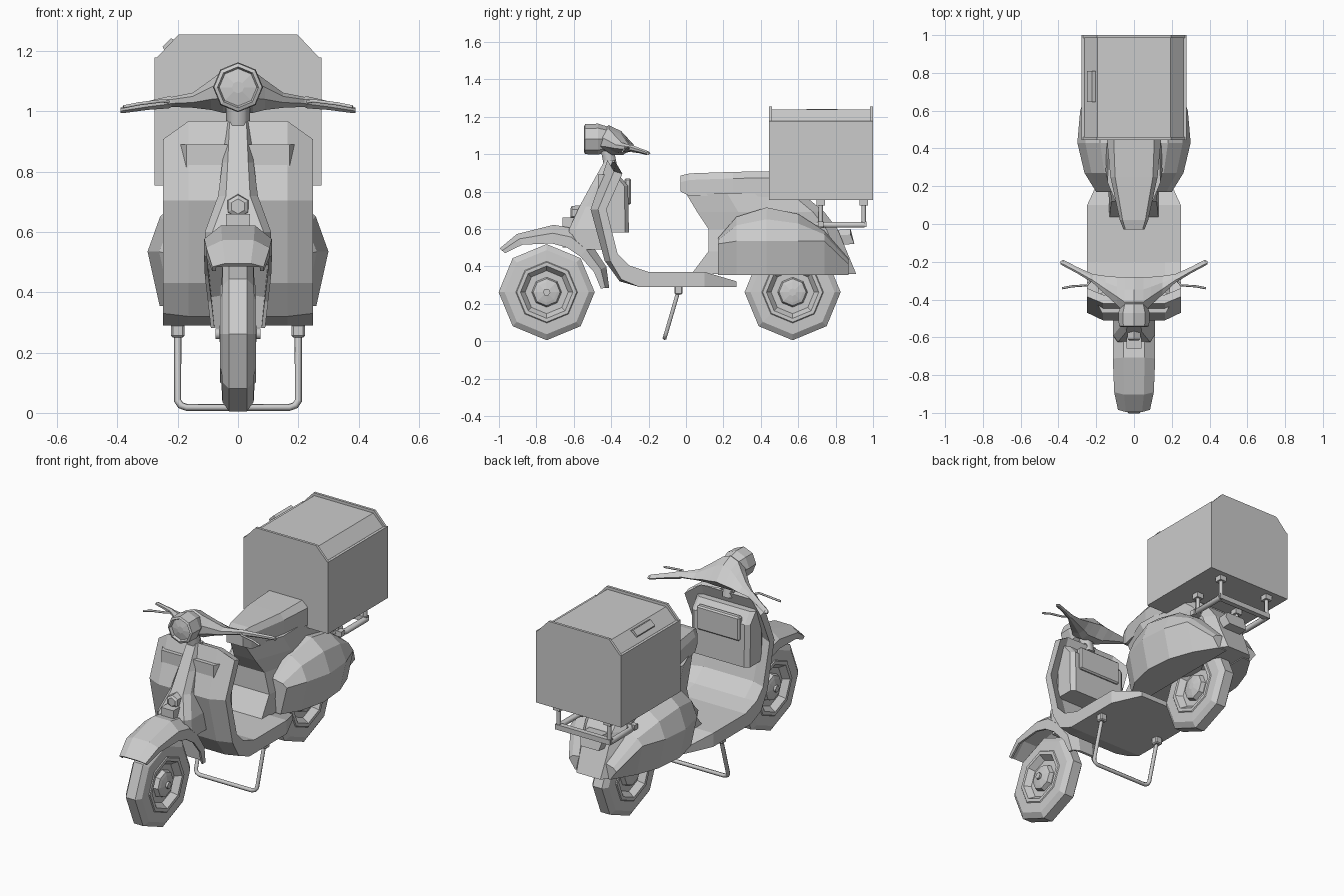
import bpy, bmesh
from math import sin, cos, pi, radians

cube = bpy.data.objects.get("Cube")
if cube:
    bpy.data.objects.remove(cube, do_unlink=True)

grey = bpy.data.materials.new("plain grey")
grey.use_nodes = True
COLOUR = (0.6, 0.6, 0.6, 1)
grey.diffuse_color = COLOUR
grey.node_tree.nodes["Principled BSDF"].inputs["Base Color"].default_value = COLOUR


def finish(name, bm):
    bmesh.ops.recalc_face_normals(bm, faces=bm.faces)
    mesh = bpy.data.meshes.new(name)
    bm.to_mesh(mesh)
    bm.free()
    mesh.materials.append(grey)
    ob = bpy.data.objects.new(name, mesh)
    bpy.context.collection.objects.link(ob)
    return ob


def loft(name, rings, caps=True, cyclic=False):
    """Skin closed rings of points, in order."""
    bm = bmesh.new()
    loops = [[bm.verts.new(p) for p in ring] for ring in rings]
    n = len(loops[0])
    pairs = list(zip(loops, loops[1:])) + ([(loops[-1], loops[0])] if cyclic else [])
    for a, b in pairs:
        for i in range(n):
            j = (i + 1) % n
            bm.faces.new((a[i], a[j], b[j], b[i]))
    if caps and not cyclic:
        bm.faces.new(loops[0])
        bm.faces.new(loops[-1])
    return finish(name, bm)


def sym(half):
    """Complete a ring from its +x half."""
    return half + [(-x, y, z) for x, y, z in reversed(half)]


def box(name, x, y, z, chamfer=0.0):
    bm = bmesh.new()
    bmesh.ops.create_cube(bm, size=1)
    for v in bm.verts:
        v.co = [lo + (c + 0.5) * (hi - lo) for c, (lo, hi) in zip(v.co, (x, y, z))]
    if chamfer:
        bmesh.ops.bevel(bm, geom=bm.edges[:], offset=chamfer, segments=1, affect='EDGES')
    return finish(name, bm)


def lathe(name, axis, centre, profile, sides=8, cyclic=False):
    """Turn (offset, radius) pairs about the x or y axis."""
    rings = []
    for off, r in profile:
        ring = []
        for i in range(sides):
            a = 2 * pi * i / sides
            p = (off, r * sin(a), r * cos(a)) if axis == 'x' else (r * sin(a), off, r * cos(a))
            ring.append([c + d for c, d in zip(centre, p)])
        rings.append(ring)
    return loft(name, rings, cyclic=cyclic)


def tube(name, points, radius):
    cu = bpy.data.curves.new(name, 'CURVE')
    cu.dimensions = '3D'
    cu.bevel_depth, cu.bevel_resolution, cu.use_fill_caps = radius, 1, True
    sp = cu.splines.new('POLY')
    sp.points.add(len(points) - 1)
    for sp_pt, p in zip(sp.points, points):
        sp_pt.co = (*p, 1)
    cu.materials.append(grey)
    ob = bpy.data.objects.new(name, cu)
    bpy.context.collection.objects.link(ob)
    bpy.ops.object.select_all(action='DESELECT')
    ob.select_set(True)
    bpy.context.view_layer.objects.active = ob
    bpy.ops.object.convert(target='MESH')


# Wheels: tyre, rim lip, recessed dish and hub in one turned profile
half_wheel = [(0.03, 0.257), (0.052, 0.225), (0.055, 0.165), (0.06, 0.16), (0.06, 0.14),
              (0.025, 0.115), (0.025, 0.08), (0.05, 0.072), (0.055, 0.055), (0.062, 0.02)]
wheel = [(-o, r) for o, r in reversed(half_wheel)] + half_wheel
for name, y in (("front_wheel", -0.745), ("rear_wheel", 0.57)):
    lathe(name, 'x', (0, y, 0.262), wheel)

# Front fender: an arched shell in polar stations (angle, outer, edge radius, width)
rings = []
for ang, r, edge, w in ((137, .343, .305, .085), (117, .349, .285, .105), (84, .362, .262, .112),
                        (66, .372, .262, .112), (47, .351, .262, .11), (23, .347, .275, .1),
                        (4, .335, .29, .09)):
    c, s = cos(radians(ang)), sin(radians(ang))
    half = [(w * .5, r), (w, r - (r - edge) * .45), (w, edge), (w - .012, edge),
            (w - .012, r - (r - edge) * .5), (w * .45, r - .015)]
    rings.append(sym([(x, -.745 + q * c, .262 + q * s) for x, q in half]))
loft("front_fender", rings)
box("front_fork", (-.04, .04), (-.66, -.5), (.5, .66))
tube("front_axle", [(-.075, -.745, .262), (.075, -.745, .262)], .02)

# Leg shield running down into the floor board
rings = []
for yo, zo, yi, zi, dy, dz, w in (
        (-.42, .968, -.375, .955, .035, -.06, .248), (-.51, .705, -.465, .705, .04, 0, .248),
        (-.435, .43, -.395, .465, .03, 0, .248), (-.355, .32, -.315, .395, .01, .01, .248),
        (-.25, .29, -.2, .37, 0, 0, .248), (.1, .29, .1, .37, 0, 0, .248),
        (.27, .29, .27, .32, 0, 0, .17)):
    rings.append(sym([(w * .66, yo, zo), (w, yo + dy, zo + dz),
                      (w, yi + dy, zi + dz), (w * .66, yi, zi)]))
loft("leg_shield_and_floor", rings)

# Steering cover on the front of the shield
rings = []
for z, front, back, wf, wb in ((.965, -.435, -.38, .028, .042), (.83, -.51, -.43, .034, .052),
                               (.72, -.57, -.47, .04, .066), (.6, -.625, -.46, .085, .11),
                               (.49, -.62, -.45, .095, .11)):
    rings.append(sym([(wf, front, z), (wb, front + .035, z), (wb, back, z)]))
loft("steering_cover", rings)
lathe("front_badge", 'y', (0, -.55, .685), [(0, .042), (-.06, .038), (-.068, .025)], 6)
tube("steering_neck", [(0, -.4, .92), (0, -.42, 1.02)], .04)

# Glove box with its lid
loft("glove_box", [sym([(.17, -.47, z), (.19, -.43, z), (.19, y + .03 - .05, z), (.165, y, z)])
                   for z, y in ((.58, -.305), (.83, -.31), (.89, -.36))])
box("glove_box_lid", (-.14, .14), (-.33, -.293), (.73, .87), .008)

# Handlebar housing, lofted from side to side
stations = [(0, -.47, -.28, .995, 1.155), (.05, -.47, -.28, .995, 1.135),
            (.09, -.43, -.28, 1.005, 1.105), (.15, -.375, -.275, 1.012, 1.062),
            (.22, -.31, -.265, 1.015, 1.048), (.23, -.305, -.26, 1.01, 1.05),
            (.3, -.262, -.228, 1.005, 1.034), (.375, -.222, -.19, .995, 1.02),
            (.39, -.212, -.197, .995, 1.012)]
full = [(-s[0], *s[1:]) for s in reversed(stations[1:])] + stations
rings = []
for x, y0, y1, z0, z1 in full:
    dy, dz = (y1 - y0), (z1 - z0)
    rings.append([(x, y0, z0 + dz * .35), (x, y0, z0 + dz * .75), (x, y0 + dy * .3, z1),
                  (x, y1 - dy * .35, z0 + dz * .8), (x, y1, z0 + dz * .35),
                  (x, y1 - dy * .3, z0), (x, y0 + dy * .4, z0)])
loft("handlebar", rings)
lathe("headlight", 'y', (0, -.47, 1.08),
      [(.09, .055), (0, .083), (-.07, .08), (-.075, .068), (-.06, .062), (-.068, .02)])
for s, side in ((1, "left"), (-1, "right")):
    tube(side + "_brake_lever", [(s * .22, -.29, 1.03), (s * .25, -.325, 1.035),
                                 (s * .33, -.33, 1.025), (s * .38, -.34, 1.015)], .006)

# Seat and central body
rings = []
for y, wt, wb, z0, z1 in ((-.03, .045, .055, .8, .885), (.02, .06, .075, .775, .897),
                          (.25, .1, .125, .775, .905), (.52, .11, .15, .77, .91)):
    rings.append(sym([(wt, y, z1), (wb, y, z1 - .035), (wb, y, z0)]))
loft("seat", rings)
rings = []
for z, front, back, wf, wb in ((.79, 0, .62, .05, .13), (.69, .06, .74, .07, .14),
                               (.6, .12, .81, .09, .13), (.48, .12, .86, .12, .13),
                               (.36, .03, .91, .13, .12)):
    rings.append(sym([(wf, front, z), (wb + .01, front + .22, z), (wb, back - .06, z),
                      (wb * .65, back, z)]))
loft("body", rings)

# Bulging side panels, one on each side
for s, side in ((1, "left"), (-1, "right")):
    rings = []
    for y, w, top, low in ((.17, .2, .55, .355), (.27, .262, .665, .355), (.43, .3, .715, .355),
                           (.6, .285, .68, .355), (.74, .235, .59, .355), (.87, .155, .44, .355)):
        mid = min(.535, top - .03)
        rings.append([(s * x, y, z) for x, z in (
            (.06, top), (w * .6, top), (w * .86, top - (top - mid) * .35), (w, mid),
            (w - .04, low), (.06, low))])
    loft(side + "_side_panel", rings)
loft("tail_light", [sym([(.06, y, z + .03), (.07, y, z), (.06, y + .02, z - .05)])
                    for y, z in ((.74, .56), (.88, .57))])

# Rear carrier
for s, side in ((1, "left"), (-1, "right")):
    tube(side + "_rack_rail", [(s * .12, .5, .66), (s * .12, .7, .625), (s * .17, .76, .622),
                               (s * .17, .955, .622)], .017)
    for y in (.72, .95):
        x = s * (.14 if y < .8 else .165)
        tube(side + "_rack_post", [(x, y, .62), (x, y, .76)], .013)
        box(side + "_rack_cap", (x - .022, x + .022), (y - .022, y + .022), (.725, .755))
for y in (.72, .95):
    box("rack_cross_bar", (-.18, .18), (y - .015, y + .015), (.61, .64))

# Delivery box with raised end rims and a recessed lid
def box_section(y, drop):
    return sym([(.277, y, .755), (.277 - drop, y, 1.17), (.197 - drop * .3, y, 1.255 - drop)])
loft("delivery_box", [box_section(y, d) for y, d in (
    (.445, 0), (.46, 0), (.46, .016), (.985, .016), (.985, 0), (1.0, 0))])
for s in (1, -1):
    box("box_side_rim", (s * .277 - .008 * (s + 1), s * .277 - .008 * (s - 1)),
        (.445, 1.0), (.756, 1.178))
loft("lid_handle", [[(-.245, y, 1.205), (-.25, y, 1.215), (-.222, y, 1.242), (-.205, y, 1.235)]
                    for y in (.645, .81)])

# Centre stand
loop = [(.2, -.04, .27), (.2, -.107, .04), (.19, -.112, .025), (.17, -.114, .018)]
tube("centre_stand", loop + [(-x, y, z) for x, y, z in reversed(loop)], .012)
for s, side in ((1, "left"), (-1, "right")):
    box(side + "_stand_mount", (s * .2 - .022, s * .2 + .022), (-.062, -.018), (.25, .295), .006)
